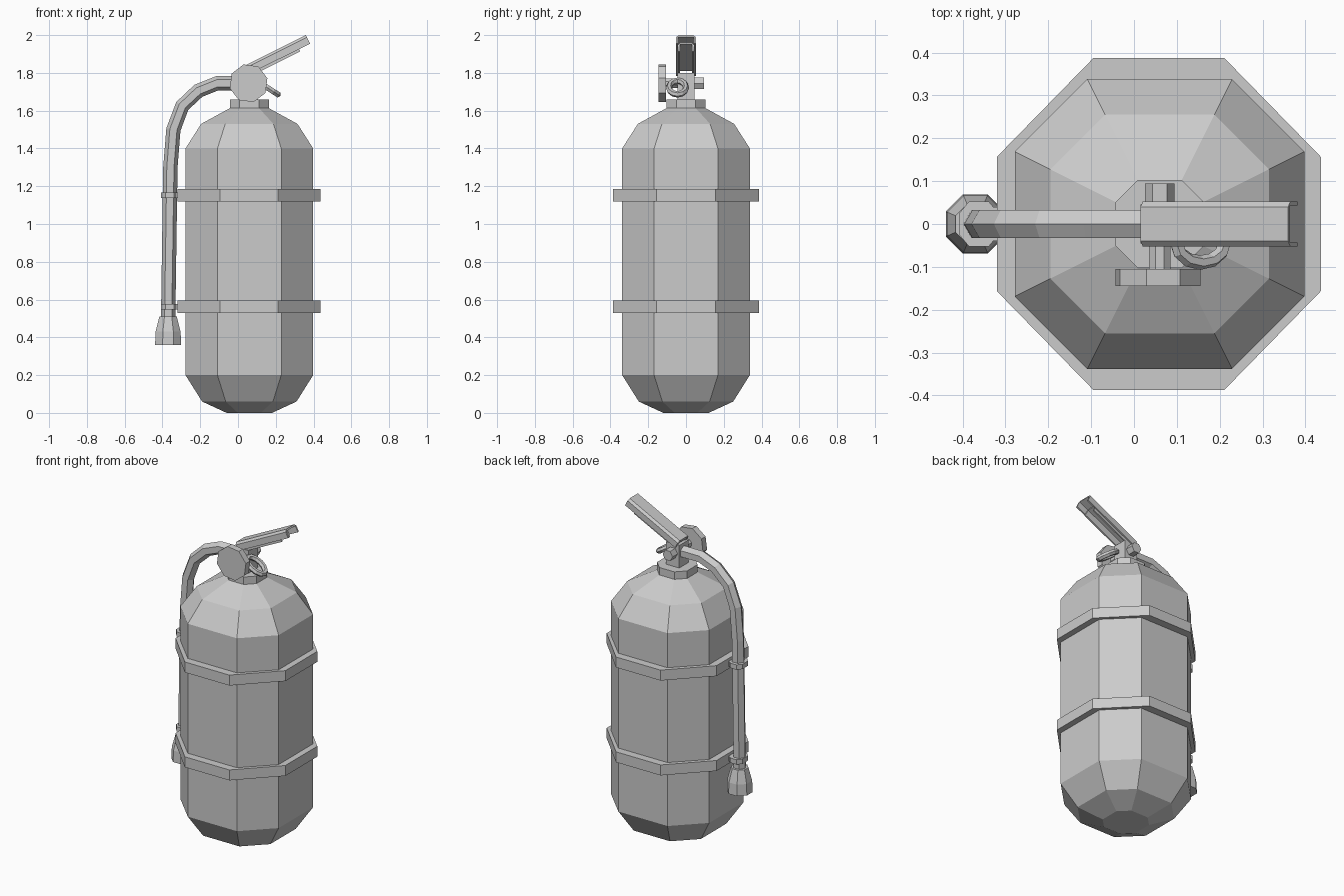
import bpy, bmesh, math
from mathutils import Vector

if "Cube" in bpy.data.objects:
    bpy.data.objects.remove(bpy.data.objects["Cube"])

CX = 0.06  # tank axis


def loft(name, rings, loop=False):
    """Skin closed rings of points; cap the ends, or join last ring to first."""
    bm = bmesh.new()
    vs = [[bm.verts.new(p) for p in r] for r in rings]
    n = len(rings[0])
    for i in range(len(vs) if loop else len(vs) - 1):
        a, b = vs[i], vs[(i + 1) % len(vs)]
        for j in range(n):
            k = (j + 1) % n
            bm.faces.new((a[j], a[k], b[k], b[j]))
    if not loop:
        bm.faces.new(vs[0])
        bm.faces.new(vs[-1])
    bmesh.ops.recalc_face_normals(bm, faces=bm.faces)
    me = bpy.data.meshes.new(name)
    bm.to_mesh(me)
    bm.free()
    ob = bpy.data.objects.new(name, me)
    bpy.context.collection.objects.link(ob)
    return ob


def octagon(cx, r, z, ratio=0.5, ry=None):
    """Octagon with flats on the axes; ratio is half flat length over r."""
    ry = ry or r
    c = [(1, -ratio), (1, ratio), (ratio, 1), (-ratio, 1),
         (-1, ratio), (-1, -ratio), (-ratio, -1), (ratio, -1)]
    return [(cx + r * x, ry * y, z) for x, y in c]


def disc_y(name, cx, cz, r, y0, y1, n, turn=0.0):
    """Prism whose axis runs along y."""
    ang = [turn + math.tau * i / n for i in range(n)]
    return loft(name, [[(cx + r * math.cos(a), y, cz + r * math.sin(a)) for a in ang]
                       for y in (y0, y1)])


def box(name, x0, x1, y0, y1, z0, z1):
    return loft(name, [[(x0, y0, z), (x1, y0, z), (x1, y1, z), (x0, y1, z)] for z in (z0, z1)])


# tank and neck collar
loft("tank", [octagon(CX, r, z) for r, z in
              [(0.12, 0), (0.25, 0.06), (0.338, 0.20), (0.338, 1.40), (0.255, 1.53), (0.10, 1.615)]])
loft("neck_collar", [octagon(CX, 0.103, z) for z in (1.605, 1.66)])

# strap bands and hose clips
for tag, z in (("lower", 0.53), ("upper", 1.12)):
    t = z + 0.065
    loft(tag + "_band", [octagon(0.058, 0.378, z, 0.405, 0.387), octagon(0.058, 0.378, t, 0.405, 0.387),
                         octagon(CX, 0.334, t), octagon(CX, 0.334, z)], loop=True)
    loft(tag + "_hose_clip", [octagon(-0.362, 0.045, h, 0.5, 0.053) for h in (z + 0.017, z + 0.047)])
    box(tag + "_clip_mount", -0.36, -0.31, -0.04, 0.04, z + 0.017, z + 0.047)

# valve post, gauge and side knob
box("valve_post", 0.015, 0.105, -0.045, 0.045, 1.65, 1.80)
disc_y("gauge_stem", CX, 1.745, 0.027, -0.11, 0, 8, math.pi / 8)
disc_y("gauge", 0.056, 1.745, 0.103, -0.145, -0.105, 8, math.radians(15))
disc_y("side_knob", CX, 1.745, 0.034, 0.04, 0.095, 6)

# hose: hexagonal sweep along a path in the xz plane
path = [Vector(p) for p in [(0.03, 1.745), (-0.11, 1.745), (-0.21, 1.705), (-0.295, 1.625),
                            (-0.342, 1.50), (-0.358, 1.30), (-0.37, 0.49)]]
rings = []
for i, p in enumerate(path):
    t = (path[min(i + 1, len(path) - 1)] - path[max(i - 1, 0)]).normalized()
    side = Vector((-t.y, t.x))
    ring = []
    for k in range(6):
        a = math.tau * k / 6
        q = p + side * 0.038 * math.cos(a)
        ring.append((q.x, 0.038 * math.sin(a), q.y))
    rings.append(ring)
loft("hose", rings)

# nozzle
loft("nozzle", [octagon(-0.37, r, z, 0.42) for r, z in [(0.046, 0.51), (0.066, 0.43), (0.069, 0.36)]])

# squeeze lever: nested channels open at the bottom, on a slope
ang = math.radians(26.5)
along = Vector((math.cos(ang), 0, math.sin(ang)))
down = Vector((math.sin(ang), 0, -math.cos(ang)))
start = Vector((0.015, 0, 1.828))


def channel(name, half, top, depth, length):
    w, b = 0.01, 0.013
    right = [(half - b, top), (half, top + b), (half, depth), (half - w, depth), (half - w, top + w)]
    section = right + [(-y, d) for y, d in reversed(right)]
    loft(name, [[start + along * s + down * d + Vector((0, y, 0)) for y, d in section]
                for s in (0, length)])


channel("lever_top", 0.053, 0, 0.05, 0.385)
channel("lever_inner", 0.042, 0.011, 0.064, 0.32)

# pull ring: tilted oval hoop
u, v = Vector((0.84, 0, -0.54)), Vector((0, 1, 0))
nrm = u.cross(v)
rings = []
for i in range(12):
    a = math.tau * i / 12
    mid = Vector((0.155, -0.045, 1.722)) + u * 0.066 * math.cos(a) + v * 0.045 * math.sin(a)
    out = (u * math.cos(a) + v * math.sin(a)).normalized()
    rings.append([mid + 0.017 * (out * math.cos(b) + nrm * math.sin(b))
                  for b in (math.tau * k / 6 for k in range(6))])
loft("pull_ring", rings, loop=True)
